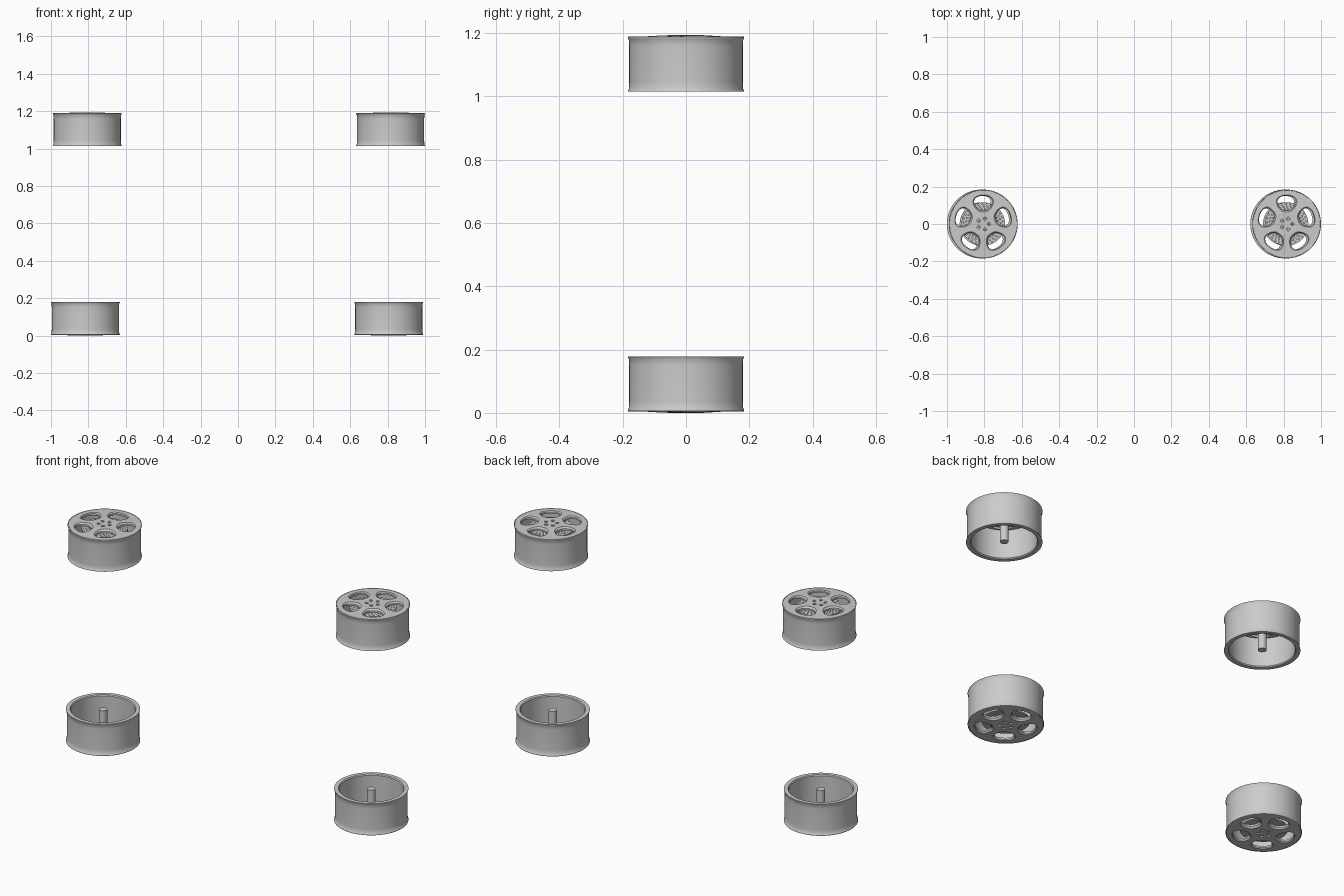
import bpy, bmesh
from math import sin, cos, pi, radians, copysign

if "Cube" in bpy.data.objects:
    bpy.data.objects.remove(bpy.data.objects["Cube"])

SEG = 80


def finish(name, bm, smooth=True):
    bmesh.ops.remove_doubles(bm, verts=bm.verts, dist=1e-6)
    bmesh.ops.recalc_face_normals(bm, faces=bm.faces)
    me = bpy.data.meshes.new(name)
    bm.to_mesh(me)
    bm.free()
    ob = bpy.data.objects.new(name, me)
    bpy.context.collection.objects.link(ob)
    return ob


def skin(bm, rings, wrap=False, caps=False):
    """Bridge a list of equally long closed rings of points."""
    vs = [[bm.verts.new(p) for p in r] for r in rings]
    pairs = list(zip(vs, vs[1:])) + ([(vs[-1], vs[0])] if wrap else [])
    n = len(vs[0])
    for a, b in pairs:
        for i in range(n):
            j = (i + 1) % n
            bm.faces.new((a[i], a[j], b[j], b[i]))
    if caps:
        bm.faces.new(vs[0])
        bm.faces.new(vs[-1])


def circle(r, z, n=SEG, cx=0, cy=0):
    return [(cx + r * cos(2 * pi * i / n), cy + r * sin(2 * pi * i / n), z) for i in range(n)]


def lathe(name, prof, wrap=False, caps=False, n=SEG):
    bm = bmesh.new()
    skin(bm, [circle(r, z, n) for r, z in prof], wrap, caps)
    return finish(name, bm)


def cut(ob, cutter):
    m = ob.modifiers.new("cut", 'BOOLEAN')
    m.operation, m.solver, m.object = 'DIFFERENCE', 'EXACT', cutter
    dg = bpy.context.evaluated_depsgraph_get()
    me = bpy.data.meshes.new_from_object(ob.evaluated_get(dg))
    ob.modifiers.clear()
    ob.data = me
    bpy.data.objects.remove(cutter)


def window(mid, grow, z, n=40):
    """Rounded window outline between two spokes, in polar form."""
    pts = []
    for i in range(n):
        t = 2 * pi * i / n
        u = copysign(abs(cos(t)) ** 0.75, cos(t))
        v = copysign(abs(sin(t)) ** 0.8, sin(t))
        r = 0.112 + (0.040 + grow) * v
        a = mid + (radians(24) + grow / 0.112) * u
        pts.append((r * cos(a), r * sin(a), z))
    return pts


# Barrel with small flanges at both ends
barrel = lathe("rim_barrel", [
    (0.184, 0.001), (0.184, 0.004), (0.1805, 0.010), (0.1795, 0.03), (0.1795, 0.145),
    (0.1805, 0.164), (0.184, 0.170), (0.184, 0.1745), (0.181, 0.1755), (0.176, 0.171),
    (0.160, 0.165), (0.159, 0.006), (0.163, 0.001)], wrap=True)

# Slightly domed spoke face
face = lathe("spoke_face", [
    (0.012, 0.1770), (0.022, 0.1780), (0.045, 0.1800), (0.075, 0.1790), (0.11, 0.1770),
    (0.155, 0.1745), (0.180, 0.1745), (0.180, 0.164), (0.155, 0.161), (0.012, 0.161)], caps=True)

# Five chamfered windows and five lug recesses
bm = bmesh.new()
for k in range(5):
    mid = pi / 2 + k * 2 * pi / 5
    skin(bm, [window(mid, g, z) for g, z in
              ((-0.001, 0.15), (-0.001, 0.170), (0.007, 0.1790), (0.007, 0.19))], caps=True)
    a = k * 2 * pi / 5
    skin(bm, [circle(0.0085, z, 20, 0.03 * cos(a), 0.03 * sin(a)) for z in (0.168, 0.19)], caps=True)
cut(face, finish("window_cutter", bm))

# Drilled brake disc behind the spokes
disc = lathe("brake_disc", [(0.02, 0.150), (0.116, 0.150), (0.116, 0.158), (0.02, 0.158)], caps=True)
bm = bmesh.new()
for row, r in enumerate((0.080, 0.093, 0.106)):
    for k in range(30):
        a = 2 * pi * (k + row / 3) / 30
        skin(bm, [circle(0.0032, z, 8, r * cos(a), r * sin(a)) for z in (0.14, 0.17)], caps=True)
cut(disc, finish("drill_cutter", bm))

# Axle stub and hub
axle = lathe("axle_stub", [(0.021, 0.004), (0.021, 0.152)], caps=True, n=32)
hub = lathe("hub", [(0.055, 0.156), (0.055, 0.163)], caps=True, n=48)

# Hexagonal lug nuts
bm = bmesh.new()
for k in range(5):
    a = k * 2 * pi / 5
    skin(bm, [circle(r, z, 6, 0.03 * cos(a), 0.03 * sin(a)) for r, z in
              ((0.0055, 0.166), (0.0055, 0.173), (0.004, 0.1745))], caps=True)
nuts = finish("lug_nuts", bm)

parts = [barrel, face, disc, axle, hub, nuts]
for p in parts:
    bpy.ops.object.select_all(action='DESELECT')
    p.select_set(True)
    bpy.context.view_layer.objects.active = p
    bpy.ops.object.shade_smooth_by_angle(angle=radians(30))

# Four wheels: upper pair faces up, lower pair is turned over
places = [("upper_left", -0.806, 1.014, 0), ("upper_right", 0.816, 1.014, 0),
          ("lower_left", -0.816, 0.180, pi), ("lower_right", 0.806, 0.180, pi)]
for label, x, z, turn in places:
    for p in parts:
        ob = p.copy()
        ob.name = f"{label}_{p.name}"
        ob.location = (x, 0, z)
        ob.rotation_euler = (0, turn, 0)
        bpy.context.collection.objects.link(ob)
for p in parts:
    bpy.data.objects.remove(p)
